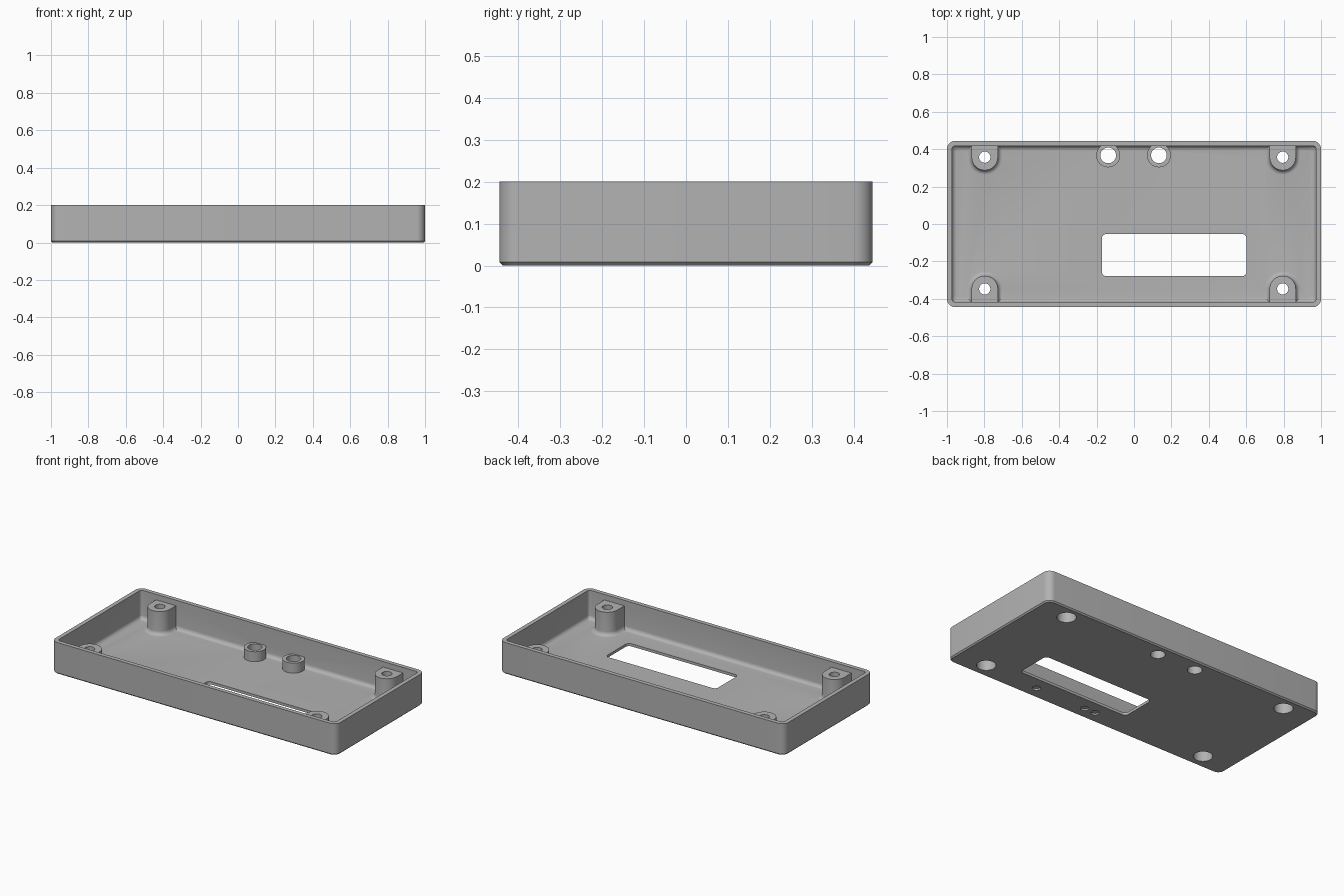
import bpy, bmesh, math

if "Cube" in bpy.data.objects:
    bpy.data.objects.remove(bpy.data.objects["Cube"])

grey = bpy.data.materials.new("plain grey")
grey.diffuse_color = (0.45, 0.45, 0.45, 1)
grey.use_nodes = True
grey.node_tree.nodes["Principled BSDF"].inputs["Base Color"].default_value = (0.45, 0.45, 0.45, 1)

FLOOR, WALL, POST_TOP, BOSS_TOP = 0.017, 0.027, 0.165, 0.08
HX, HY, HEIGHT, FILLET = 1.0, 0.445, 0.2, 0.025


def rounded_rect(hx, hy, r, cx=0, cy=0, steps=8):
    """Counter-clockwise outline of a rectangle with round corners."""
    pts = []
    for q, (sx, sy) in enumerate([(1, 1), (-1, 1), (-1, -1), (1, -1)]):
        for i in range(steps + 1):
            a = math.radians(90) * (q + i / steps)
            pts.append((cx + sx * (hx - r) + r * math.cos(a),
                        cy + sy * (hy - r) + r * math.sin(a)))
    return pts


def circle(r, cx, cy, n=40):
    return [(cx + r * math.cos(math.tau * i / n), cy + r * math.sin(math.tau * i / n)) for i in range(n)]


def loft(name, rings):
    """Skin a stack of (outline, z) rings and cap both ends."""
    bm = bmesh.new()
    loops = [[bm.verts.new((x, y, z)) for x, y in pts] for pts, z in rings]
    for a, b in zip(loops, loops[1:]):
        for i in range(len(a)):
            j = (i + 1) % len(a)
            bm.faces.new((a[i], a[j], b[j], b[i]))
    bm.faces.new(loops[0][::-1])
    bm.faces.new(loops[-1])
    bmesh.ops.recalc_face_normals(bm, faces=bm.faces)
    mesh = bpy.data.meshes.new(name)
    bm.to_mesh(mesh)
    bm.free()
    mesh.materials.append(grey)
    obj = bpy.data.objects.new(name, mesh)
    bpy.context.collection.objects.link(obj)
    return obj


def combine(target, tool, operation):
    """Apply a boolean and drop the tool."""
    tool.hide_render = True
    mod = target.modifiers.new("combine", "BOOLEAN")
    mod.operation, mod.solver, mod.object = operation, "EXACT", tool
    bpy.context.view_layer.objects.active = target
    bpy.ops.object.modifier_apply(modifier=mod.name)
    bpy.data.objects.remove(tool)


def fillet_steps(n=6):
    """Outward offset and height of a concave fillet, from wall to floor."""
    for i in range(n + 1):
        a = math.radians(90) * i / n
        yield FILLET * (1 - math.cos(a)), FLOOR + FILLET * (1 - math.sin(a))


# Tray: chamfered base, outer wall, rim, inner wall, filleted floor
def outline(inset, r):
    return rounded_rect(HX - inset, HY - inset, r)


rings = [(outline(0.008, 0.037), 0), (outline(0, 0.045), 0.008), (outline(0, 0.045), HEIGHT),
         (outline(WALL, 0.018), HEIGHT)]
rings += [(outline(WALL + d, 0.018), z) for d, z in fillet_steps()]
case = loft("case_tray", rings)


# Corner screw posts, U-shaped and merged into the long walls
def post_outline(x, y, r):
    side = 1 if y > 0 else -1
    wall_y = side * (HY - 0.012)
    pts = [(x + r, wall_y)]
    for i in range(25):
        a = math.pi * i / 24
        pts.append((x + r * math.cos(a), y - side * r * math.sin(a)))
    return pts + [(x - r, wall_y)]


posts = [(x, y) for x in (-0.798, 0.795) for y in (-0.347, 0.357)]
for x, y in posts:
    stack = [(post_outline(x, y, 0.07), POST_TOP)]
    stack += [(post_outline(x, y, 0.07 + d), z) for d, z in fillet_steps()]
    stack.append((post_outline(x, y, 0.07 + FILLET), FLOOR - 0.006))
    combine(case, loft("screw_post", stack), "UNION")

# Round bosses near the back wall
bosses = [(-0.138, 0.367), (0.133, 0.367)]
for x, y in bosses:
    combine(case, loft("boss", [(circle(0.064, x, y), 0.01), (circle(0.064, x, y), BOSS_TOP)]), "UNION")


def drill(x, y, r, top, low=-0.1):
    combine(case, loft("drill", [(circle(r, x, y), low), (circle(r, x, y), top)]), "DIFFERENCE")


# Screw holes with counterbores from below, boss holes, shallow dimples
for x, y in posts:
    drill(x, y, 0.055, 0.1)
    drill(x, y, 0.03, 0.3, 0.09)
for x, y in bosses:
    drill(x, y, 0.042, 0.3)
for x in (-0.017, 0.06, 0.414):
    drill(x, -0.361, 0.024, 0.01)

# Display window
window = rounded_rect(0.387, 0.113, 0.025, 0.215, -0.166)
combine(case, loft("window_cutter", [(window, -0.1), (window, 0.1)]), "DIFFERENCE")

bpy.ops.object.select_all(action="DESELECT")
case.select_set(True)
bpy.context.view_layer.objects.active = case
bpy.ops.object.shade_smooth_by_angle(angle=math.radians(30))
